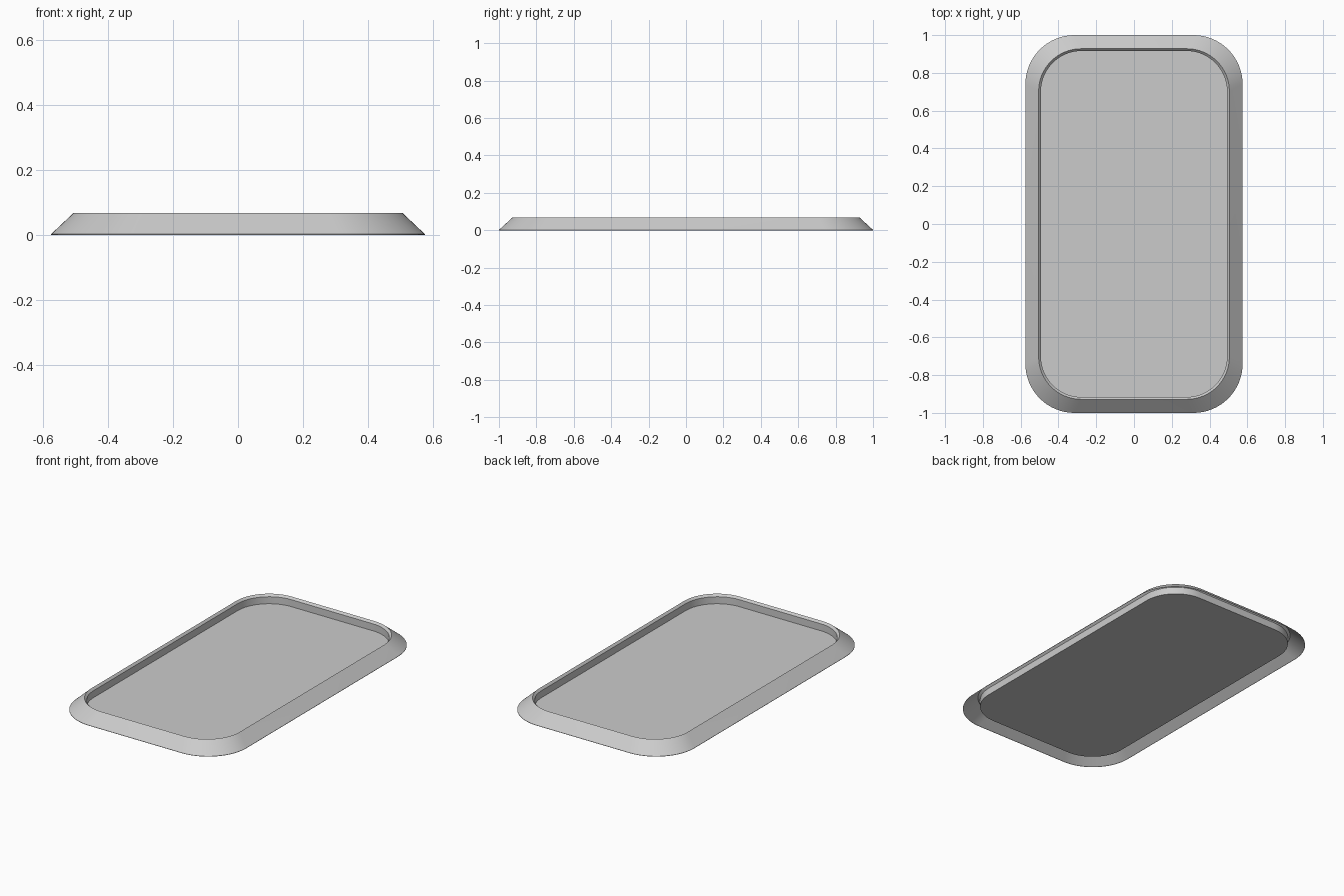
import bpy, bmesh, math

if "Cube" in bpy.data.objects:
    bpy.data.objects.remove(bpy.data.objects["Cube"])

SEGS = 16  # segments per rounded corner


def rounded_loop(bm, hx, hy, r, z):
    """Ring of vertices around a rounded rectangle."""
    ring = []
    for q, (sx, sy) in enumerate([(1, 1), (-1, 1), (-1, -1), (1, -1)]):
        for i in range(SEGS + 1):
            a = math.pi / 2 * (q + i / SEGS)
            ring.append(bm.verts.new((sx * (hx - r) + r * math.cos(a),
                                      sy * (hy - r) + r * math.sin(a), z)))
    return ring


def finish(bm, name):
    mesh = bpy.data.meshes.new(name)
    bm.to_mesh(mesh)
    bm.free()
    obj = bpy.data.objects.new(name, mesh)
    bpy.context.collection.objects.link(obj)
    bpy.ops.object.select_all(action='DESELECT')
    obj.select_set(True)
    bpy.context.view_layer.objects.active = obj
    bpy.ops.object.shade_smooth_by_angle(angle=math.radians(25))
    return obj


# Frame: sloped outer skirt, small inner chamfer, upright inner wall (open below)
profile = [
    (0.575, 1.000, 0.26, 0.0),
    (0.575, 1.000, 0.26, 0.002),
    (0.505, 0.928, 0.225, 0.068),
    (0.493, 0.916, 0.215, 0.055),
    (0.493, 0.916, 0.215, 0.012),
]
bm = bmesh.new()
rings = [rounded_loop(bm, *p) for p in profile]
for lower, upper in zip(rings, rings[1:]):
    n = len(lower)
    for i in range(n):
        j = (i + 1) % n
        bm.faces.new((lower[i], lower[j], upper[j], upper[i]))
finish(bm, "bezel_frame")

# Flat panel closing the bottom of the recess
bm = bmesh.new()
bm.faces.new(rounded_loop(bm, 0.493, 0.916, 0.215, 0.012))
finish(bm, "flat_panel")
